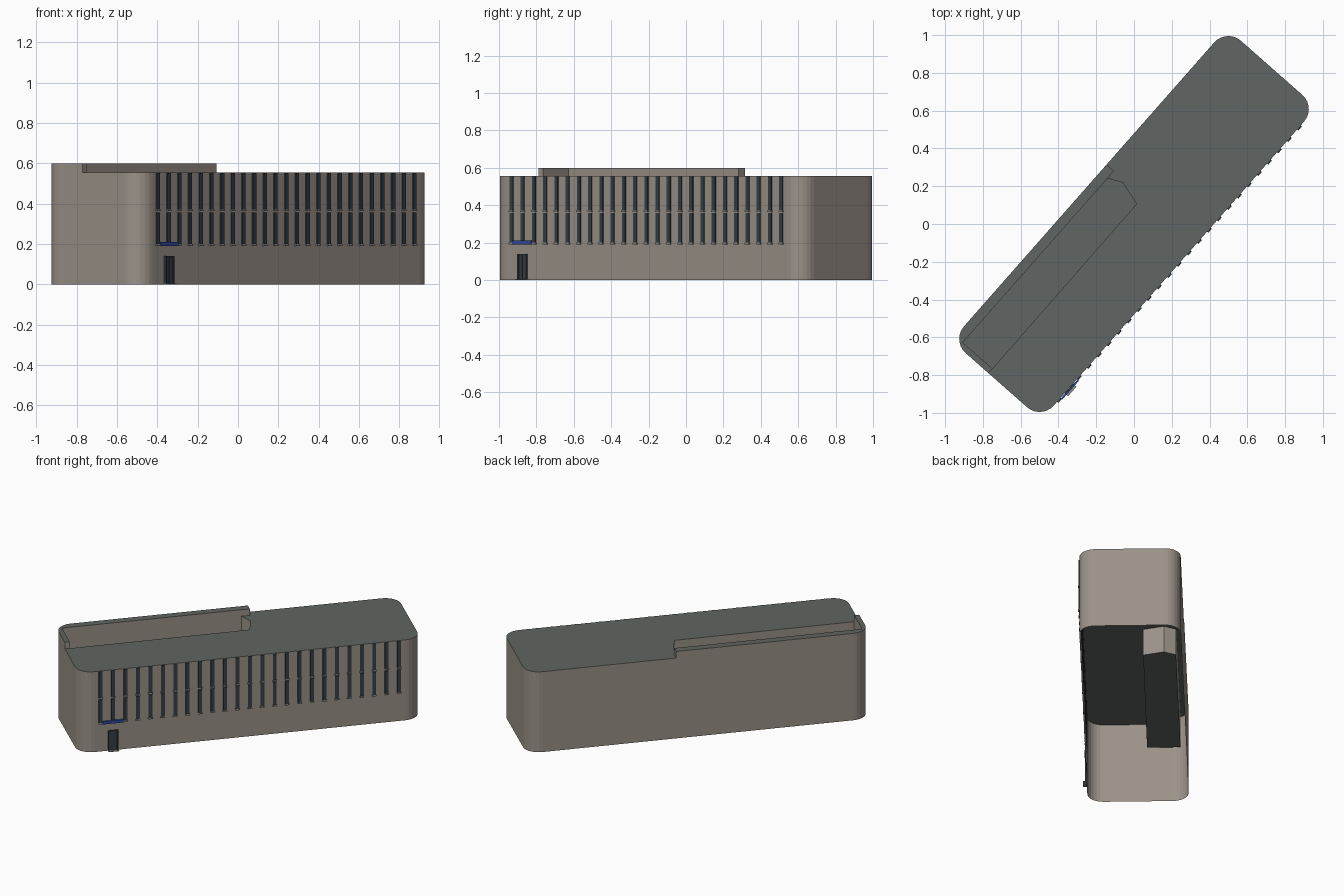
import bpy, bmesh, math
from mathutils import Matrix, Vector

if "Cube" in bpy.data.objects:
    bpy.data.objects.remove(bpy.data.objects["Cube"])

ANG = math.radians(48.6)
ROT = Matrix.Rotation(ANG, 4, 'Z')
L, W, R = 1.102, 0.317, 0.10          # half length, half width, corner radius
ROOF, PARAPET, FLOOR = 0.555, 0.60, 0.37


def material(name, rgb):
    m = bpy.data.materials.new(name)
    m.diffuse_color = (*rgb, 1)
    m.use_nodes = True
    m.node_tree.nodes["Principled BSDF"].inputs["Base Color"].default_value = m.diffuse_color
    return m


WALL = material("wall_stone", (0.33, 0.29, 0.25))
DARK = material("roof_grey", (0.115, 0.13, 0.122))
GLASS = material("dark_glass", (0.035, 0.05, 0.06))
SILL = material("sill_stone", (0.30, 0.28, 0.26))
BLUE = material("sign_blue", (0.03, 0.07, 0.35))


def finish(name, bm, mat):
    bm.transform(ROT)
    me = bpy.data.meshes.new(name)
    bm.to_mesh(me)
    bm.free()
    me.materials.append(mat)
    ob = bpy.data.objects.new(name, me)
    bpy.context.collection.objects.link(ob)
    return ob


def cap(name, pts, z):
    """Flat upward-facing polygon."""
    bm = bmesh.new()
    f = bm.faces.new([bm.verts.new((u, v, z)) for u, v in pts])
    f.normal_update()
    if f.normal.z < 0:
        f.normal_flip()
    bmesh.ops.triangulate(bm, faces=bm.faces[:])
    finish(name, bm, DARK)


def ribbon(name, pts, z0, z1):
    """Vertical wall along a path, facing left of the path direction."""
    bm = bmesh.new()
    rows = [(bm.verts.new((u, v, z0)), bm.verts.new((u, v, z1))) for u, v in pts]
    for (a, b), (c, d) in zip(rows, rows[1:]):
        bm.faces.new((a, b, d, c))
    return finish(name, bm, WALL)


def boxes(name, spans, mat):
    """Several boxes, each (u0, u1, v0, v1, z0, z1), in one object."""
    bm = bmesh.new()
    for u0, u1, v0, v1, z0, z1 in spans:
        m = Matrix.Translation(((u0 + u1) / 2, (v0 + v1) / 2, (z0 + z1) / 2))
        m = m @ Matrix.Diagonal((u1 - u0, v1 - v0, z1 - z0, 1))
        bmesh.ops.create_cube(bm, size=1, matrix=m)
    finish(name, bm, mat)


def corner(su, sv, start):
    return [(su * (L - R) + R * math.cos(math.radians(start - 90 * i / 7)),
             sv * (W - R) + R * math.sin(math.radians(start - 90 * i / 7)))
            for i in range(8)]


# Clockwise outline, split where the raised parapet starts and ends
IN_V, IN_U, SIDE_V, END_U = 0.265, -1.07, 0.056, 0.14
low = ([(END_U, W)] + corner(1, 1, 90) + corner(1, -1, 0)
       + corner(-1, -1, -90) + [(-L, SIDE_V)])
high = [(-L, SIDE_V)] + corner(-1, 1, 180) + [(END_U, W)]
well = [(IN_U, SIDE_V), (0.089, 0.06), (0.125, 0.19), (0.088, IN_V), (IN_U, IN_V)]

# Outer walls, open underneath
ribbon("main_walls", low, 0, ROOF)
ribbon("parapet_walls", high, 0, PARAPET)

# Roof around the sunken terrace, and the parapet top
cap("roof", low + well[:4] + [(END_U, IN_V)], ROOF)
cap("parapet_top", high + [(END_U, IN_V), well[3], well[4], well[0]], PARAPET)
ribbon("parapet_inner_face", [(-L, SIDE_V), well[0]][::-1], ROOF, PARAPET)
ribbon("parapet_end_face", [(END_U, W), (END_U, IN_V), well[3]], ROOF, PARAPET)

# Sunken terrace
ribbon("terrace_roof_side", well[:4], FLOOR, ROOF)
ribbon("terrace_parapet_side", [well[3], well[4], well[0]], FLOOR, PARAPET)
cap("terrace_floor", well, FLOOR)

# Two rows of narrow windows with small sills on the front facade
glass, sills = [], []
for i in range(25):
    u = -0.962 + i * 0.0801
    for z0, z1 in ((0.20, 0.357), (0.372, ROOF - 0.002)):
        glass.append((u - 0.012, u + 0.012, -W - 0.006, -W + 0.002, z0, z1))
        sills.append((u - 0.014, u + 0.014, -W - 0.009, -W + 0.002, z0 - 0.009, z0))
boxes("windows", glass, GLASS)
boxes("window_sills", sills, SILL)

# Entrance: door, frame and step
boxes("door", [(-0.905, -0.857, -W - 0.007, -W + 0.002, 0.004, 0.135)], GLASS)
boxes("door_frame", [(-0.913, -0.905, -W - 0.012, -W + 0.002, 0, 0.14),
                     (-0.857, -0.849, -W - 0.012, -W + 0.002, 0, 0.14),
                     (-0.885, -0.879, -W - 0.010, -W + 0.002, 0, 0.135),
                     (-0.905, -0.857, -W - 0.012, -W + 0.002, 0.134, 0.14)], GLASS)
boxes("door_step", [(-0.915, -0.847, -W - 0.024, -W + 0.002, 0, 0.005)], SILL)

# Plain sign strip above the door
boxes("sign_strip", [(-0.95, -0.815, -W - 0.013, -W - 0.003, 0.19, 0.21)], BLUE)
